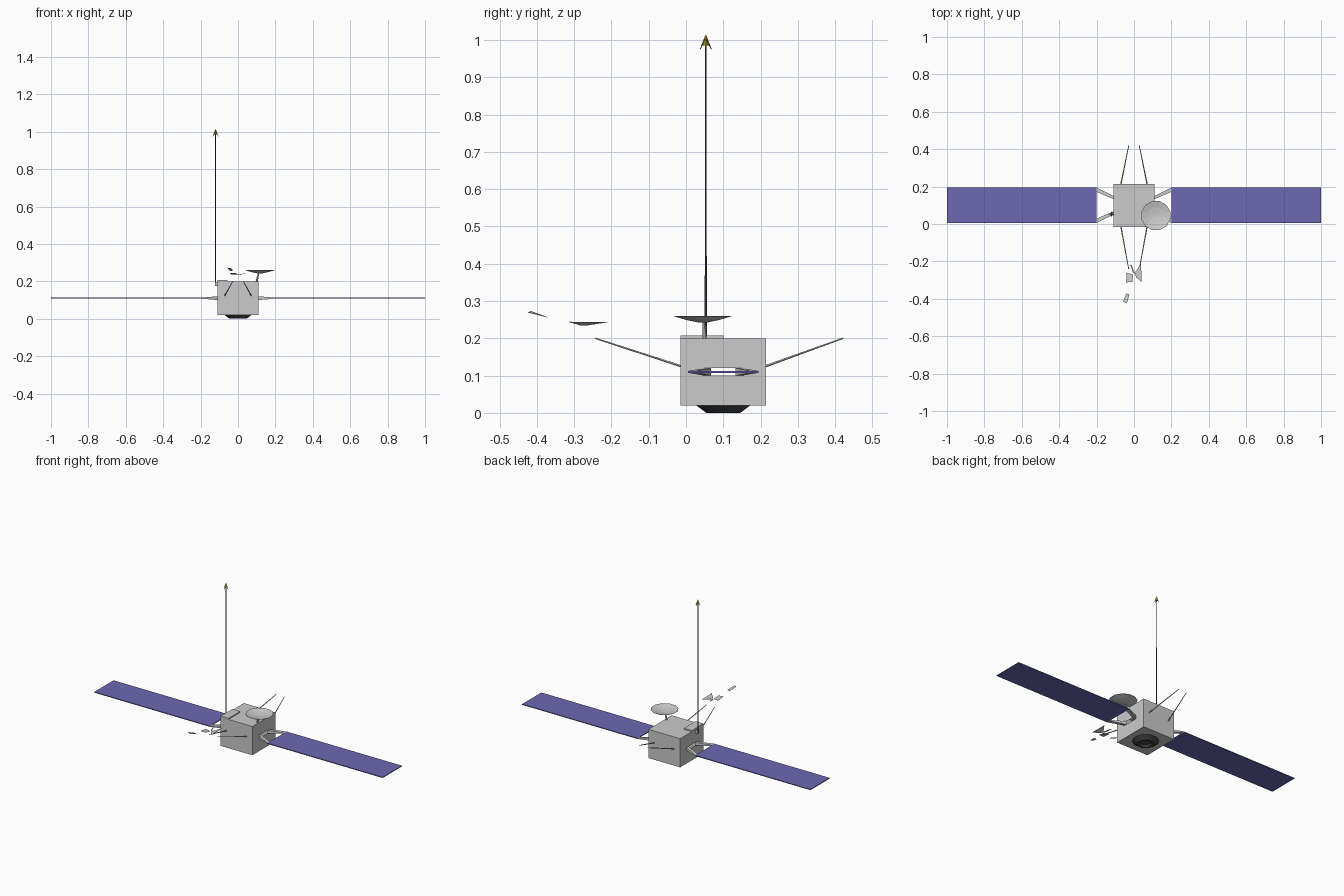
import bpy, bmesh, math
from mathutils import Vector

if "Cube" in bpy.data.objects:
    bpy.data.objects.remove(bpy.data.objects["Cube"])

CY = 0.1  # y of the body axis


def mat(name, col):
    m = bpy.data.materials.new(name)
    m.diffuse_color = (*col, 1)
    m.use_nodes = True
    m.node_tree.nodes["Principled BSDF"].inputs["Base Color"].default_value = m.diffuse_color
    return m


blue = mat("cell_blue", (0.15, 0.14, 0.45))
dark = mat("dark_metal", (0.06, 0.06, 0.06))
gold = mat("gold", (0.35, 0.3, 0.03))


def finish(name, bm, m=None, normals=True):
    if normals:
        bmesh.ops.recalc_face_normals(bm, faces=bm.faces[:])
    me = bpy.data.meshes.new(name)
    bm.to_mesh(me)
    bm.free()
    ob = bpy.data.objects.new(name, me)
    bpy.context.collection.objects.link(ob)
    if m:
        me.materials.append(m)
    return ob


def box_bm(lo, hi):
    bm = bmesh.new()
    bmesh.ops.create_cube(bm, size=1)
    for v in bm.verts:
        v.co = Vector([l + (c + 0.5) * (h - l) for c, l, h in zip(v.co, lo, hi)])
    return bm


def loft(name, rings, m=None, cap=True):
    """Bridge a list of equal-length point rings and cap the ends."""
    bm = bmesh.new()
    vs = [[bm.verts.new(p) for p in r] for r in rings]
    n = len(rings[0])
    for a, b in zip(vs, vs[1:]):
        for i in range(n):
            j = (i + 1) % n
            bm.faces.new((a[i], a[j], b[j], b[i]))
    if cap:
        bm.faces.new(vs[0])
        bm.faces.new(vs[-1])
    return finish(name, bm, m)


def rod(name, a, b, r1, r2, sides=6, m=None):
    a, b = Vector(a), Vector(b)
    q = (b - a).to_track_quat('Z', 'Y')
    rings = []
    for p, r in ((a, r1), (b, r2)):
        rings.append([p + q @ Vector((r * math.cos(t), r * math.sin(t), 0))
                      for t in (2 * math.pi * i / sides for i in range(sides))])
    return loft(name, rings, m)


def circle(cx, cy, z, r, n):
    return [(cx + r * math.cos(2 * math.pi * (i + .5) / n),
             cy + r * math.sin(2 * math.pi * (i + .5) / n), z) for i in range(n)]


# Body shell with an open slot on each side
bm = box_bm((-0.11, -0.015, 0.02), (0.11, 0.215, 0.2))
for co, no in (((0, 0.067, 0), (0, 1, 0)), ((0, 0.133, 0), (0, 1, 0)),
               ((0, 0, 0.10), (0, 0, 1)), ((0, 0, 0.12), (0, 0, 1))):
    bmesh.ops.bisect_plane(bm, geom=bm.verts[:] + bm.edges[:] + bm.faces[:],
                           plane_co=co, plane_no=no)
slots = []
for f in bm.faces:
    c = f.calc_center_median()
    if abs(c.x) > 0.109 and abs(c.y - CY) < 0.03 and 0.10 < c.z < 0.12:
        slots.append(f)
bmesh.ops.delete(bm, geom=slots, context='FACES')
finish("body", bm, normals=False)

# Raised deck plate and mast bracket
finish("deck_plate", box_bm((-0.11, -0.015, 0.2), (-0.055, 0.1, 0.207)))
finish("mast_bracket", box_bm((-0.122, 0.045, 0.175), (-0.11, 0.061, 0.195)))

# Engine ring underneath with a recessed centre
loft("engine_ring", [circle(0, CY, z, r, 12) for z, r in
                     ((0.02, 0.075), (0.0, 0.047), (0.0, 0.038), (0.012, 0.028))], dark)

# Solar wings with tapering yoke arms
for s, side in ((1, "right"), (-1, "left")):
    rings = []
    for x in (0.2, 0.47, 1.0):
        rings.append([(s * x, CY + dy, 0.11 + dz) for dy, dz in
                      ((-0.095, -0.0025), (0.095, -0.0025), (0.095, 0.0025), (-0.095, 0.0025))])
    loft(side + "_solar_panel", rings, blue)
    for t, pos in ((1, "back"), (-1, "front")):
        ends = []
        for x, y0, y1, h in ((0.11, 0.033, 0.05, 0.01), (0.2, 0.072, 0.095, 0.0025)):
            ends.append([(s * x, CY + t * y0, 0.11 - h), (s * x, CY + t * y1, 0.11 - h),
                         (s * x, CY + t * y1, 0.11 + h), (s * x, CY + t * y0, 0.11 + h)])
        loft(f"{side}_{pos}_yoke_arm", ends)
    # Whip aerials front and back
    rod(side + "_front_aerial", (s * 0.07, -0.013, 0.125), (s * 0.028, -0.243, 0.2),
        0.0035, 0.002)
    rod(side + "_back_aerial", (s * 0.07, 0.213, 0.125), (s * 0.028, 0.421, 0.2),
        0.0035, 0.002)

# Tall mast with arrow-shaped tip
MX, MY = -0.12, 0.053
rod("mast", (MX, MY, 0.175), (MX, MY, 0.99), 0.0035, 0.002, 6, dark)
rod("mast_tip", (MX, MY, 0.985), (MX, MY, 1.013), 0.009, 0.001, 4, gold)
for i in range(4):
    a = math.pi / 2 * i
    rod(f"tip_prong_{i}", (MX, MY, 1.008),
        (MX + 0.015 * math.cos(a), MY + 0.015 * math.sin(a), 0.975), 0.003, 0.001, 4, gold)

# Dish antenna on a short post
dish = loft("dish", [circle(0.117, 0.045, z, r, 12) for z, r in
                     ((0.243, 0.015), (0.249, 0.045), (0.259, 0.08),
                      (0.26, 0.08), (0.251, 0.045), (0.247, 0.012))])
rod("dish_post", (0.1, 0.05, 0.198), (0.11, 0.048, 0.245), 0.006, 0.004)

# Loose thin shards floating off the front
shards = {
    "shard_left": [(-0.04, -0.26, 0.238), (-0.005, -0.27, 0.236),
                   (-0.008, -0.31, 0.242), (-0.042, -0.312, 0.244)],
    "shard_right": [(0.038, -0.21, 0.243), (0.04, -0.312, 0.243),
                    (0.012, -0.285, 0.235), (0.003, -0.262, 0.235)],
    "shard_middle": [(-0.02, -0.215, 0.243), (-0.012, -0.22, 0.242),
                     (0.004, -0.265, 0.236), (-0.006, -0.262, 0.236)],
    "shard_far": [(-0.042, -0.372, 0.256), (-0.024, -0.376, 0.257),
                  (-0.038, -0.424, 0.269), (-0.058, -0.415, 0.272)],
}
for name, pts in shards.items():
    loft(name, [pts, [(x, y, z + 0.001) for x, y, z in pts]])
